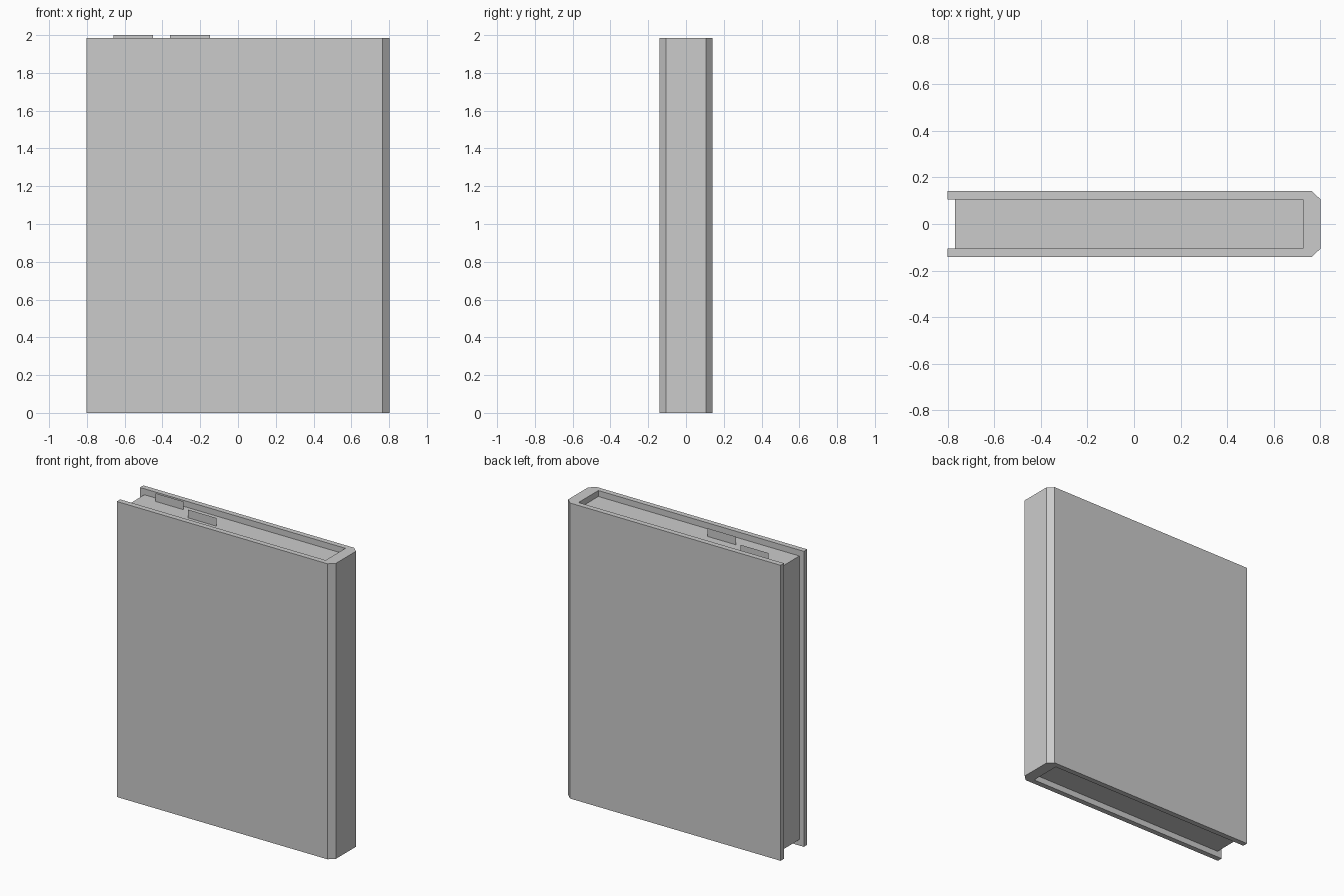
import bpy, bmesh

if "Cube" in bpy.data.objects:
    bpy.data.objects.remove(bpy.data.objects["Cube"])


def make_object(name, bm):
    mesh = bpy.data.meshes.new(name)
    bm.to_mesh(mesh)
    bm.free()
    obj = bpy.data.objects.new(name, mesh)
    bpy.context.collection.objects.link(obj)
    return obj


def prism(name, outline, z0, z1):
    """Extrude a flat XY outline from z0 up to z1."""
    bm = bmesh.new()
    face = bm.faces.new([bm.verts.new((x, y, z0)) for x, y in outline])
    top = bmesh.ops.extrude_face_region(bm, geom=[face])["geom"]
    verts = [v for v in top if isinstance(v, bmesh.types.BMVert)]
    bmesh.ops.translate(bm, verts=verts, vec=(0, 0, z1 - z0))
    bmesh.ops.recalc_face_normals(bm, faces=bm.faces)
    return make_object(name, bm)


EDGE, OUT, INN = 0.802, 0.141, 0.105      # cover half length, outer and inner half depth
HEIGHT, RECESS = 1.985, 0.04
CHAMFER_X, SPINE_X, PAGE_X = 0.764, 0.725, -0.769

# U-shaped cover with a chamfered spine: half the profile, then mirrored
half = [(SPINE_X, INN), (-EDGE, INN), (-EDGE, OUT), (CHAMFER_X, OUT), (EDGE, INN)]
profile = half + [(x, -y) for x, y in reversed(half)]
prism("cover", profile, 0, HEIGHT)

# Page block, recessed at top, bottom and open edge
prism("pages", [(PAGE_X, -INN), (SPINE_X, -INN), (SPINE_X, INN), (PAGE_X, INN)],
      RECESS, HEIGHT - RECESS)

# Paper-thin index tabs standing on the pages
for i, (x0, x1, y) in enumerate([(-0.658, -0.449, 0.065), (-0.361, -0.148, -0.015)]):
    bm = bmesh.new()
    z0, z1 = HEIGHT - RECESS, 2.0
    bm.faces.new([bm.verts.new(p) for p in
                  [(x0, y, z0), (x1, y, z0), (x1, y, z1), (x0, y, z1)]])
    make_object(f"index_tab_{i + 1}", bm)
